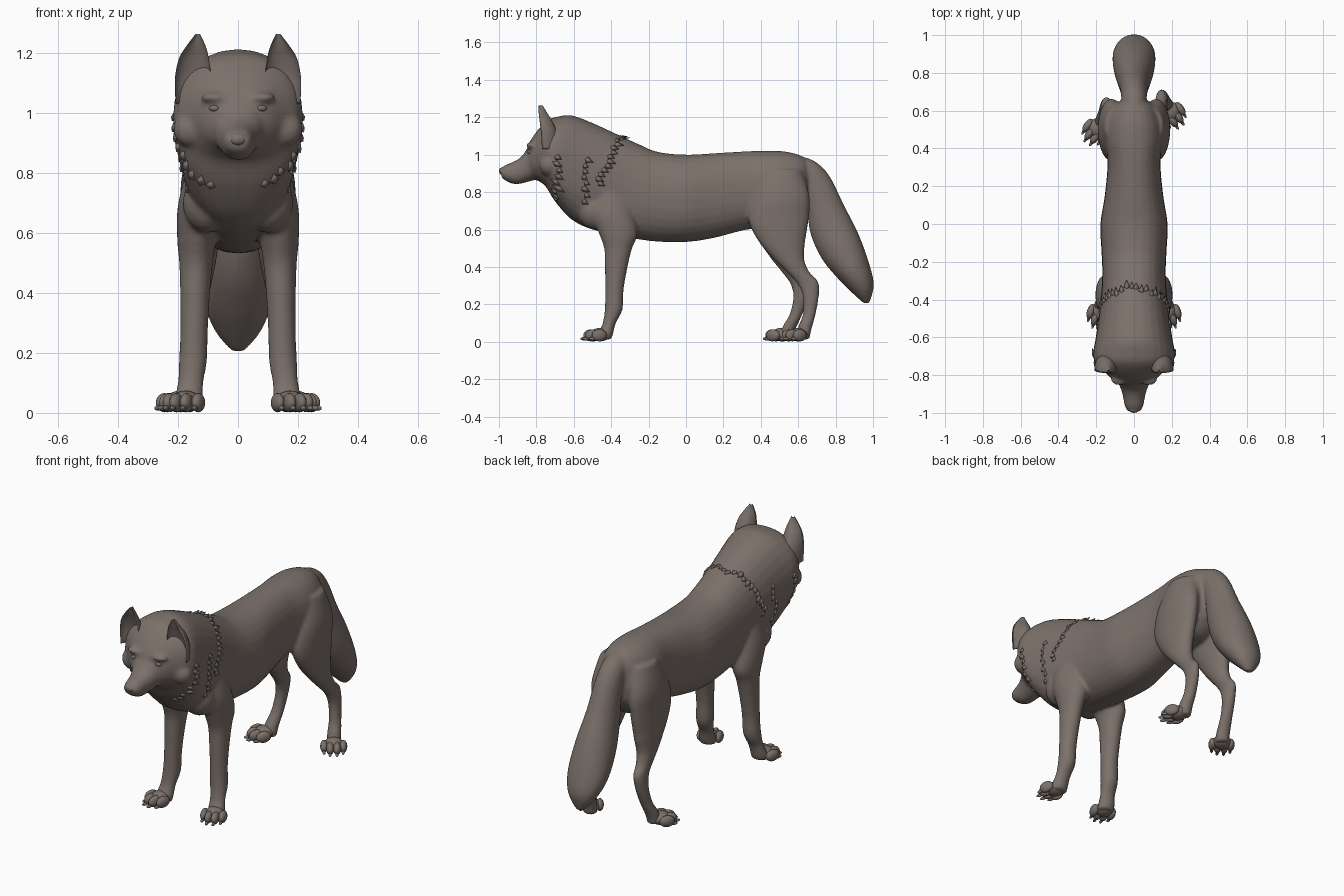
import bpy, bmesh, math, random
from mathutils import Vector, Matrix
from mathutils.bvhtree import BVHTree

if "Cube" in bpy.data.objects:
    bpy.data.objects.remove(bpy.data.objects["Cube"])

random.seed(4)
fur = bpy.data.materials.new("grey_brown_fur")
fur.diffuse_color = (0.2, 0.165, 0.145, 1)
fur.use_nodes = True
fur.node_tree.nodes["Principled BSDF"].inputs["Base Color"].default_value = fur.diffuse_color


def smooth_path(rows, steps=5):
    """Catmull-Rom interpolation of rows of numbers."""
    out = []
    for i in range(len(rows) - 1):
        p0, p1 = rows[max(i - 1, 0)], rows[i]
        p2, p3 = rows[i + 1], rows[min(i + 2, len(rows) - 1)]
        for s in range(steps):
            t = s / steps
            out.append([0.5 * (2 * b + (c - a) * t + (2 * a - 5 * b + 4 * c - d) * t * t
                               + (3 * b - a - 3 * c + d) * t ** 3)
                        for a, b, c, d in zip(p0, p1, p2, p3)])
    return out + [list(rows[-1])]


def loft(bm, rows, power=2.0, side=1, shift=0.0, cupped=False, seg=28):
    """Skin through oval sections: two outline points (y, z, y, z), centre x, half width."""
    loops = []
    for ya, za, yb, zb, x, w in smooth_path(rows):
        loop = []
        for k in range(seg):
            a = 2 * math.pi * k / seg
            c, s = [math.copysign(abs(v) ** (2 / power), v) for v in (math.cos(a), math.sin(a))]
            if cupped and c > 0:
                c *= -0.5
            y = (ya + yb) / 2 + c * (ya - yb) / 2
            z = (za + zb) / 2 + c * (za - zb) / 2
            y += shift * min(1, max(0, (0.5 - z) / 0.45))
            loop.append(bm.verts.new((side * (x + s * w), y, z)))
        loops.append(loop)
    for a, b in zip(loops, loops[1:]):
        for k in range(seg):
            j = (k + 1) % seg
            bm.faces.new((a[k], a[j], b[j], b[k]))
    bm.faces.new(loops[0])
    bm.faces.new(loops[-1])


def ellipsoid(bm, centre, size, turn=0.0):
    m = Matrix.Translation(centre) @ Matrix.Rotation(turn, 4, 'Z') @ Matrix.Diagonal((*size, 1))
    bmesh.ops.create_uvsphere(bm, u_segments=16, v_segments=10, radius=1, matrix=m)


def finish(bm, name):
    bmesh.ops.recalc_face_normals(bm, faces=bm.faces)
    for f in bm.faces:
        f.smooth = True
    me = bpy.data.meshes.new(name)
    bm.to_mesh(me)
    bm.free()
    me.materials.append(fur)
    ob = bpy.data.objects.new(name, me)
    bpy.context.collection.objects.link(ob)
    return ob


# Section tables
trunk = [(.66, .92, .66, .78, 0, .04), (.63, .985, .64, .69, 0, .10), (.55, 1.014, .56, .61, 0, .145),
         (.45, 1.022, .45, .60, 0, .155), (.32, 1.018, .33, .60, 0, .14), (.15, 1.008, .15, .555, 0, .155),
         (0, 1.0, 0, .533, 0, .178), (-.15, 1.015, -.15, .535, 0, .172), (-.25, 1.055, -.27, .55, 0, .168),
         (-.38, 1.115, -.40, .575, 0, .175), (-.50, 1.17, -.53, .61, 0, .19), (-.61, 1.21, -.62, .66, 0, .205),
         (-.68, 1.205, -.70, .75, 0, .217), (-.735, 1.188, -.75, .83, 0, .20), (-.79, 1.135, -.79, .86, 0, .15),
         (-.835, 1.07, -.83, .88, 0, .10), (-.855, 1.02, -.85, .91, 0, .05)]
snout = [(-.77, 1.07, -.74, .88, 0, .12), (-.845, 1.03, -.82, .862, 0, .088), (-.885, .985, -.87, .848, 0, .068),
         (-.925, .962, -.915, .842, 0, .057), (-.965, .945, -.955, .856, 0, .05), (-.995, .925, -.985, .875, 0, .036)]
tail = [(.57, 1.0, .56, .86, 0, .05), (.68, .97, .62, .84, 0, .065), (.765, .89, .645, .73, 0, .072),
        (.845, .73, .665, .58, 0, .086), (.925, .57, .725, .445, 0, .108), (.982, .41, .81, .34, 0, .112),
        (1.004, .30, .89, .26, 0, .08), (.98, .205, .95, .205, 0, .022)]
front_leg = [(-.50, .86, -.32, .86, .10, .06), (-.51, .70, -.28, .69, .125, .075), (-.47, .59, -.26, .575, .137, .066),
             (-.438, .5, -.288, .5, .14, .056), (-.434, .4, -.312, .4, .143, .05), (-.432, .28, -.333, .28, .146, .046),
             (-.434, .18, -.34, .17, .15, .047), (-.445, .1, -.375, .1, .158, .043),
             (-.47, .05, -.39, .04, .165, .048), (-.47, .012, -.40, .012, .165, .046)]
hind_leg = [(.42, .92, .62, .92, .085, .07), (.36, .78, .66, .78, .115, .074), (.335, .65, .657, .66, .122, .068),
            (.385, .54, .637, .53, .128, .06), (.46, .45, .633, .44, .134, .049), (.54, .37, .662, .37, .14, .038),
            (.595, .31, .708, .32, .145, .032), (.625, .24, .71, .24, .15, .032), (.625, .15, .692, .14, .158, .033),
            (.60, .08, .672, .07, .168, .038), (.59, .012, .66, .012, .172, .038)]
ear = [(-.86, 1.03, -.68, 1.03, .15, .058), (-.86, 1.11, -.69, 1.12, .15, .06), (-.85, 1.18, -.715, 1.18, .147, .05),
       (-.835, 1.225, -.74, 1.22, .14, .032), (-.81, 1.264, -.765, 1.262, .134, .007)]

# Body, head, tail and legs fused into one coat
bm = bmesh.new()
loft(bm, trunk, power=2.25)
loft(bm, snout, power=2.2)
loft(bm, tail)
for side in (1, -1):
    loft(bm, front_leg, side=side)
    loft(bm, hind_leg, side=side, shift=0 if side > 0 else -.09)
    ellipsoid(bm, (side * .075, -.825, 1.05), (.05, .03, .018))      # brow
    ellipsoid(bm, (side * .155, -.735, .945), (.062, .05, .06))      # cheek
    ellipsoid(bm, (side * .10, -.49, .70), (.085, .09, .10))         # shoulder
coat = finish(bm, "body_coat")
rm = coat.modifiers.new("fuse", 'REMESH')
rm.mode, rm.voxel_size = 'VOXEL', 0.01
sm = coat.modifiers.new("soften", 'SMOOTH')
sm.factor, sm.iterations = 0.5, 6
dg = bpy.context.evaluated_depsgraph_get()
baked = bpy.data.meshes.new_from_object(coat.evaluated_get(dg))
coat.modifiers.clear()
coat.data = baked
baked.materials.clear()
baked.materials.append(fur)
for p in baked.polygons:
    p.use_smooth = True

# Ears, eyes and nose
for side, label in ((1, "right"), (-1, "left")):
    bm = bmesh.new()
    loft(bm, ear, side=side, cupped=True)
    finish(bm, label + "_ear")
    bm = bmesh.new()
    ellipsoid(bm, (side * .08, -.835, 1.015), (.018, .012, .011), side * .5)
    finish(bm, label + "_eye")
bm = bmesh.new()
ellipsoid(bm, (0, -.978, .912), (.03, .022, .022))
finish(bm, "nose")


# Paws: pad, four toes and claws, turned outward
def paw(name, x, y, side, turn):
    bm = bmesh.new()
    fwd = Vector((side * math.sin(turn), -math.cos(turn), 0))
    lat = Vector((-fwd.y, fwd.x, 0))
    base = Vector((side * x, y, 0))
    ang = side * turn
    ellipsoid(bm, base + fwd * .025 + Vector((0, 0, .038)), (.05, .055, .036), ang)
    for o, f in ((-.05, .045), (-.018, .072), (.018, .072), (.05, .045)):
        c = base + lat * o + fwd * f
        ellipsoid(bm, c + Vector((0, 0, .034)), (.021, .042, .032), ang)
        ellipsoid(bm, c + fwd * .038 + Vector((0, 0, .016)), (.008, .02, .009), ang)
    finish(bm, name)


paw("front_right_paw", .167, -.435, 1, .3)
paw("front_left_paw", .167, -.435, -1, .3)
paw("hind_right_paw", .178, .618, 1, .6)
paw("hind_left_paw", .178, .53, -1, .6)

# Fur tufts along the back edge of the mane and behind the cheeks
tree = BVHTree.FromPolygons([v.co for v in baked.vertices], [p.vertices[:] for p in baked.polygons])


def tufts(name, y_top, y_drop, zc, start, stop, count, length):
    bm = bmesh.new()
    for i in range(count):
        a = start + (stop - start) * i / (count - 1)
        for side in (1, -1):
            y = y_top - y_drop * min(1, a / 1.6) + random.uniform(-.012, .012)
            hit, nor, _, _ = tree.ray_cast(Vector((0, y, zc)),
                                           Vector((side * math.sin(a), 0, math.cos(a))))
            if hit is None:
                continue
            if nor.dot(hit - Vector((0, y, zc))) < 0:
                nor = -nor
            back = Vector((0, 1, -.5 * math.sin(min(a, 1.6)))).normalized()
            across = nor.cross(back).normalized()
            size = length * random.uniform(.7, 1.2)
            ring = [bm.verts.new(hit + v) for v in
                    (across * .017, nor * .008, across * -.017, nor * -.008)]
            root = bm.verts.new(hit - back * size - nor * .008)
            tip = bm.verts.new(hit + back * size + nor * .006)
            for k in range(4):
                bm.faces.new((ring[k], ring[(k + 1) % 4], tip))
                bm.faces.new((ring[(k + 1) % 4], ring[k], root))
    finish(bm, name)


tufts("mane_tufts", -.33, .13, .88, .05, 1.75, 14, .035)
tufts("cheek_tufts", -.66, .03, .95, 1.4, 2.7, 9, .035)
tufts("neck_tufts", -.48, .06, .90, 1.2, 2.3, 8, .03)
